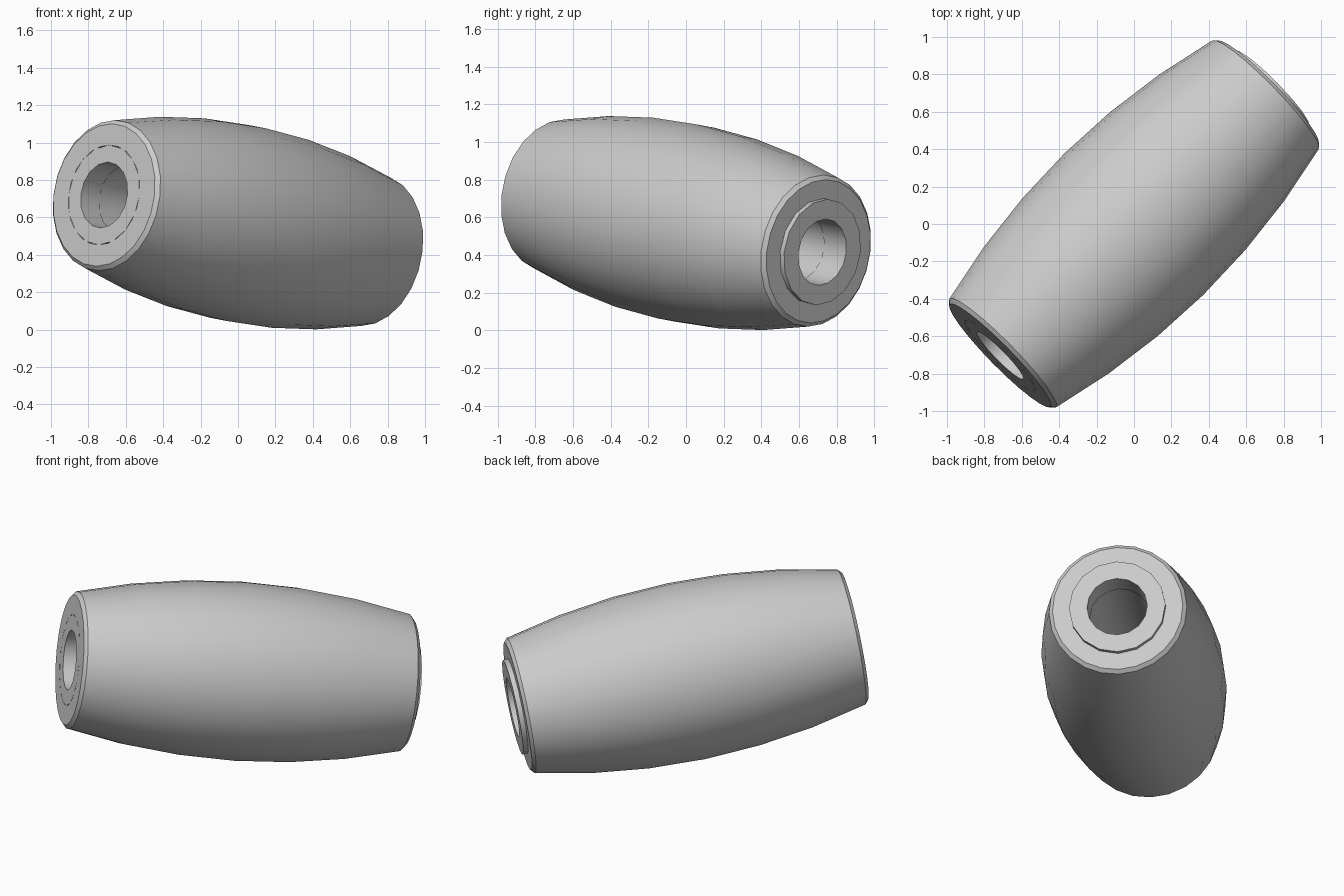
import bpy
import bmesh
from math import cos, sin, tau, radians
from mathutils import Vector

cube = bpy.data.objects.get("Cube")
if cube:
    bpy.data.objects.remove(cube, do_unlink=True)

# One plain grey for every part
grey = bpy.data.materials.new("light_grey")
grey.use_nodes = True
colour = (0.6, 0.6, 0.6, 1)
grey.diffuse_color = colour
grey.node_tree.nodes["Principled BSDF"].inputs["Base Color"].default_value = colour

# The roller lies diagonally and dips slightly towards the back
axis = Vector((1.43, 1.405, -0.30)).normalized()
tilt = axis.to_track_quat("Z", "Y")
centre = Vector((0, 0, 0.57))


def lathe(name, profile, sides):
    """Revolve a closed (radius, distance along axis) loop into a ring solid."""
    bm = bmesh.new()
    rings = [[bm.verts.new((r * cos(tau * i / sides), r * sin(tau * i / sides), s))
              for i in range(sides)] for r, s in profile]
    for k, ring in enumerate(rings):
        following = rings[(k + 1) % len(rings)]
        for i in range(sides):
            j = (i + 1) % sides
            bm.faces.new((ring[i], ring[j], following[j], following[i]))
    bmesh.ops.recalc_face_normals(bm, faces=bm.faces)
    mesh = bpy.data.meshes.new(name)
    bm.to_mesh(mesh)
    bm.free()
    mesh.materials.append(grey)
    obj = bpy.data.objects.new(name, mesh)
    bpy.context.collection.objects.link(obj)
    obj.rotation_mode = "QUATERNION"
    obj.rotation_quaternion = tilt
    obj.location = centre
    bpy.ops.object.select_all(action="DESELECT")
    obj.select_set(True)
    bpy.context.view_layer.objects.active = obj
    bpy.ops.object.shade_smooth_by_angle(angle=radians(32))
    return obj


BORE, SEAT, FACE, DEPTH = 0.178, 0.27, 1.015, 0.14
shoulder = FACE - DEPTH

# Barrel body: bulged outside, chamfered rims, counterbored ends
steps = 6
bulge = []
for k in range(steps + 1):
    s = 0.995 * (2 * k / steps - 1)
    bulge.append((0.53 - 0.124 * s * s, s))
body = [(SEAT, -FACE), (0.385, -FACE)] + bulge + [
    (0.385, FACE), (SEAT, FACE), (SEAT, shoulder),
    (BORE + 0.004, shoulder), (BORE + 0.004, -shoulder), (SEAT, -shoulder)]
lathe("barrel_body", body, 24)

# Flush bearing at the front end
lathe("front_bearing", [(BORE, -FACE), (SEAT, -FACE),
                        (SEAT, -shoulder), (BORE, -shoulder)], 16)

# Flanged bearing standing proud of the back end
proud = FACE + 0.03
lathe("back_bearing", [(BORE, shoulder), (SEAT, shoulder), (SEAT, FACE),
                       (0.285, FACE), (0.285, proud), (BORE, proud)], 16)
